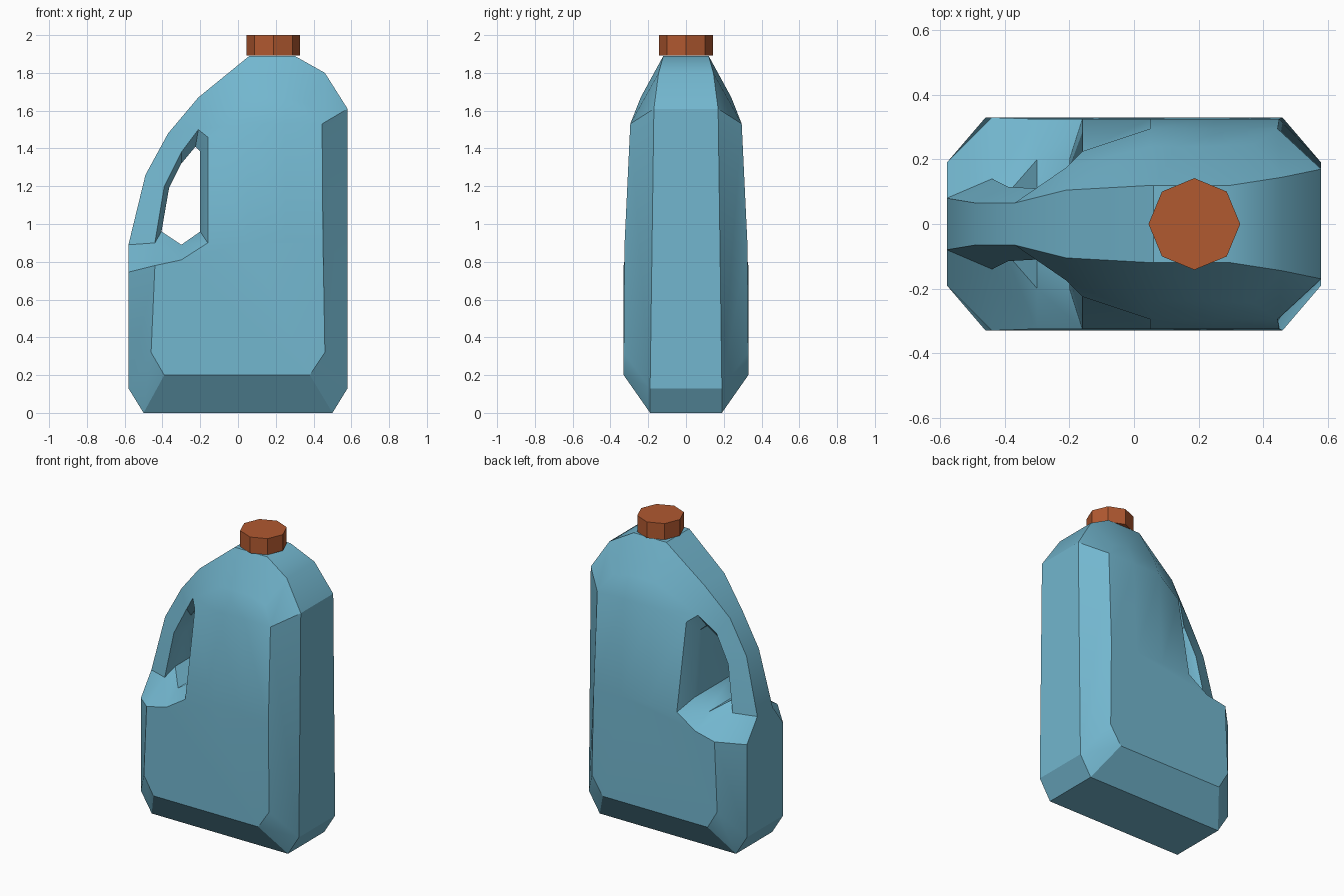
import bpy, bmesh, math

if "Cube" in bpy.data.objects:
    bpy.data.objects.remove(bpy.data.objects["Cube"])


def material(name, rgb):
    m = bpy.data.materials.new(name)
    m.diffuse_color = (*rgb, 1)
    m.use_nodes = True
    m.node_tree.nodes["Principled BSDF"].inputs["Base Color"].default_value = m.diffuse_color
    return m


def make_object(name, bm, mat):
    bmesh.ops.recalc_face_normals(bm, faces=bm.faces[:])
    me = bpy.data.meshes.new(name)
    bm.to_mesh(me)
    bm.free()
    ob = bpy.data.objects.new(name, me)
    bpy.context.collection.objects.link(ob)
    me.materials.append(mat)
    return ob


# Cross-sections as (x, z, half depth)
# outer silhouette, starting at the shoulder below the handle
rim = [(-.58, .745, .19), (-.58, .89, .08), (-.49, 1.26, .065), (-.37, 1.48, .065),
       (-.21, 1.67, .105), (.06, 1.89, .12), (.30, 1.89, .12), (.46, 1.80, .145),
       (.58, 1.61, .17), (.58, .13, .19), (.50, 0, .19), (-.50, 0, .19), (-.58, .13, .19)]
# edge of the handle opening, then its narrow throat
hole = [(-.44, .90, .14), (-.39, 1.20, .115), (-.30, 1.38, .11), (-.21, 1.50, .175),
        (-.16, 1.46, .225), (-.16, .90, .325), (-.30, .81, .325)]
throat = [(-.405, .96, .08), (-.365, 1.19, .065), (-.30, 1.32, .065), (-.225, 1.41, .105),
          (-.20, 1.385, .15), (-.20, .96, .2), (-.30, .89, .2)]
# edge of the broad side panel (left shoulder, top, right, bottom) and its inner points
panel = [(-.44, .78, .33), (.05, 1.67, .24), (.25, 1.67, .24), (.37, 1.635, .245),
         (.445, 1.53, .295), (.46, .32, .33), (.38, .20, .33), (-.39, .20, .33),
         (-.46, .32, .33)]
inner = [(.05, 1.53, .295), (.25, 1.53, .295), (.05, .90, .325), (.25, .90, .325),
         (.45, .90, .325)]

# Jug body: both halves, then the bands that join them
bm = bmesh.new()
halves = []
for side in (-1, 1):
    R, H, T, P, I = ([bm.verts.new((x, side * y, z)) for x, z, y in loop]
                     for loop in (rim, hole, throat, panel, inner))
    halves.append((R, T))
    A, B, D, E, C = I
    # sloped border between silhouette and panel / handle opening
    border = [P[0]] + H[:4] + P[1:]
    for i in range(13):
        j = (i + 1) % 13
        face = [R[i], R[j], border[j], border[i]]
        if i == 8:
            face.insert(3, C)
        bm.faces.new(face)
    # side panel
    for f in ([H[3], H[4], A, P[1]], [P[1], A, B, P[2]], [P[2], B, P[4], P[3]],
              [H[4], H[5], D, A], [A, D, E, B], [B, E, C, P[4]], [P[0], H[6], H[0]],
              [H[6], H[5], D, E, C, P[5], P[6], P[7], P[8], P[0]]):
        bm.faces.new(f)
    # bevel into the handle opening
    for i in range(7):
        j = (i + 1) % 7
        bm.faces.new([H[i], H[j], T[j], T[i]])
for a, b in zip(*halves):
    for i in range(len(a)):
        j = (i + 1) % len(a)
        bm.faces.new([a[i], a[j], b[j], b[i]])
body = make_object("jug_body", bm, material("blue_plastic", (.17, .47, .62)))
bpy.context.view_layer.objects.active = body
body.select_set(True)
bpy.ops.object.shade_smooth_by_angle(angle=math.radians(30))

# Eight-sided screw cap
bm = bmesh.new()
bmesh.ops.create_cone(bm, cap_ends=True, segments=8, radius1=.142, radius2=.142, depth=.107)
bmesh.ops.translate(bm, verts=bm.verts[:], vec=(.187, 0, 1.9465))
make_object("cap", bm, material("orange_plastic", (.44, .1, .03)))
